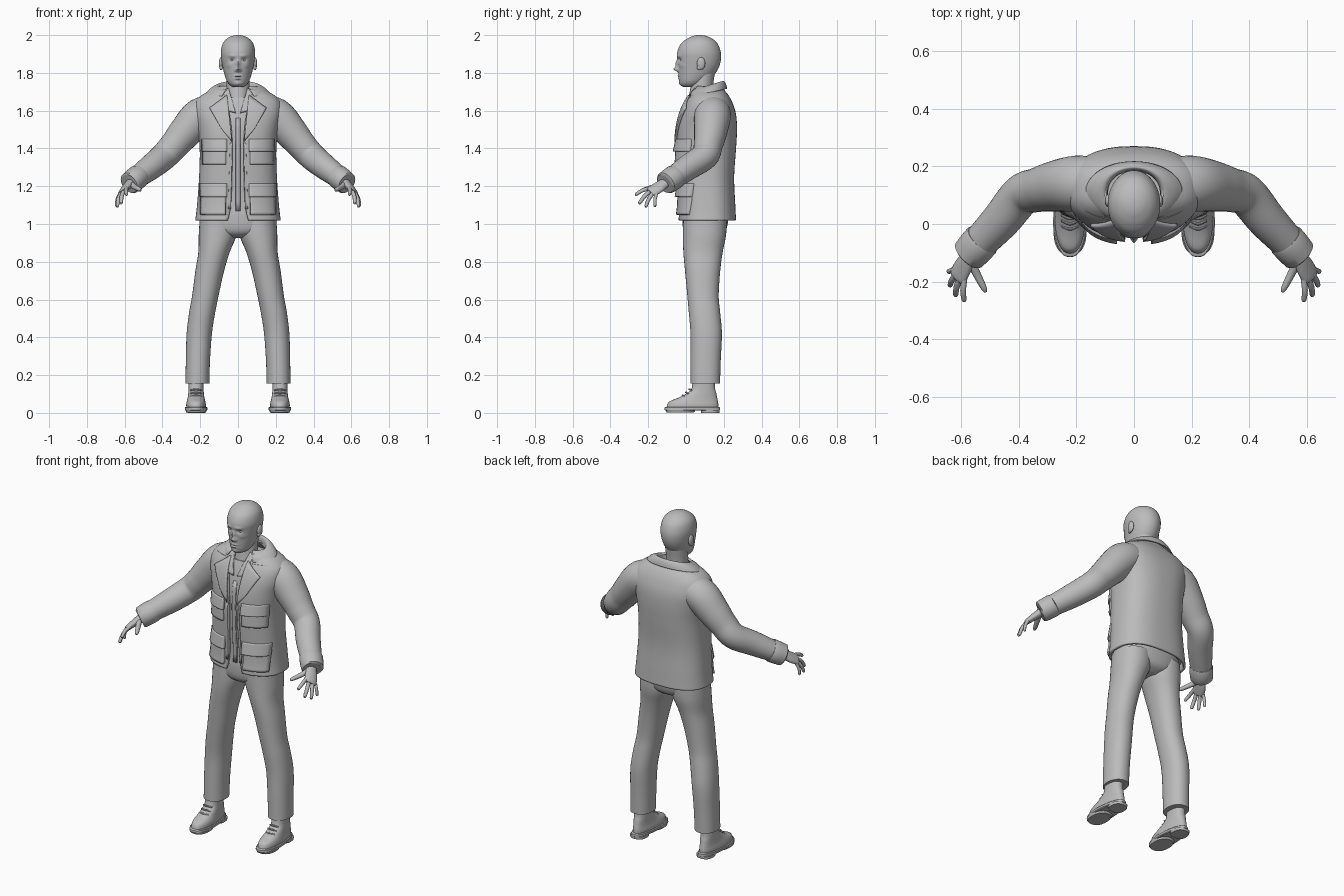
import bpy, math
from mathutils import Vector

grey = bpy.data.materials.new("plain grey")
grey.diffuse_color = (0.5, 0.5, 0.5, 1)


def make(name, verts, faces, mirror=False, thick=0):
    me = bpy.data.meshes.new(name)
    me.from_pydata([tuple(v) for v in verts], [], faces)
    me.materials.append(grey)
    ob = bpy.data.objects.new(name, me)
    bpy.context.collection.objects.link(ob)
    if thick:
        m = ob.modifiers.new("thickness", 'SOLIDIFY')
        m.thickness, m.offset = thick, -1
    if mirror:
        m = ob.modifiers.new("mirror", 'MIRROR')
        m.use_mirror_merge = False
    return ob


def smooth(keys, sub):
    """Catmull-Rom interpolation of key tuples"""
    keys = [tuple(k) + (0,) * (7 - len(k)) for k in keys]
    out = []
    for i in range(len(keys) - 1):
        a, b, c, d = keys[max(i - 1, 0)], keys[i], keys[i + 1], keys[min(i + 2, len(keys) - 1)]
        for s in range(sub):
            t = s / sub
            out.append([q + .5 * t * (r - p + t * (2*p - 5*q + 4*r - w + t * (3*(q - r) + w - p)))
                        for p, q, r, w in zip(a, b, c, d)])
    return out + [list(keys[-1])]


def loft(name, keys, n=32, sub=4, e=1, ref=None, mirror=False, thick=0, fn=None):
    """Skin rings (x, y, z, rx, ry, front gap, tilt); ref = width axis for rings that follow the path"""
    rings = smooth(keys, sub)
    opened = any(r[5] > 0 for r in rings)
    cols = n + 1 if opened else n
    verts, faces = [], []
    for i, (x, y, z, rx, ry, gap, tilt) in enumerate(rings):
        u, v = Vector((1, 0, 0)), Vector((0, 1, tilt))
        if ref:
            t = (Vector(rings[min(i + 1, len(rings) - 1)][:3]) - Vector(rings[max(i - 1, 0)][:3])).normalized()
            u = Vector(ref)
            u = (u - t * u.dot(t)).normalized()
            v = t.cross(u)
        a0 = math.asin(min(1, max(0, gap / rx)) ** (1 / e)) if opened else 0
        for j in range(cols):
            a = a0 + (2 * math.pi - 2 * a0) * j / n
            s, c = math.sin(a), math.cos(a)
            p = Vector((x, y, z)) + u * rx * math.copysign(abs(s) ** e, s) - v * ry * math.copysign(abs(c) ** e, c)
            verts.append(fn(p) if fn else p)
    for i in range(len(rings) - 1):
        for j in range(n):
            k = (j + 1) % cols
            faces.append((i*cols + j, i*cols + k, (i + 1)*cols + k, (i + 1)*cols + j))
    if not opened:
        faces.append(tuple(reversed(range(n))))
        faces.append(tuple(range((len(rings) - 1) * n, len(rings) * n)))
    return make(name, verts, faces, mirror, thick)


# jacket body: x, y, z, half width, half depth, half front opening
JACKET = [(0, .112, 1.02, .226, .153, .055), (0, .112, 1.10, .217, .149, .038), (0, .105, 1.25, .206, .15, .032),
          (0, .107, 1.40, .203, .158, .03), (0, .112, 1.50, .215, .158, .034), (0, .118, 1.58, .232, .147, .044),
          (0, .121, 1.64, .228, .126, .055), (0, .123, 1.68, .195, .103, .06), (0, .121, 1.71, .14, .081, .06),
          (0, .12, 1.73, .10, .07, .06)]
E = .8
DENSE = smooth(JACKET, 6)
loft("jacket_body", JACKET, 72, 6, E, thick=.014)
loft("shirt", [(k[0], k[1], k[2] + .03, k[3] - .024, k[4] - .016) for k in JACKET[:7]], 48, 4, E)


def front_y(x, z):
    for a, b in zip(DENSE, DENSE[1:]):
        if z <= b[2]:
            break
    t = min(1, max(0, (z - a[2]) / (b[2] - a[2])))
    cy, rx, ry = (a[i] + (b[i] - a[i]) * t for i in (1, 3, 4))
    return cy - ry * (1 - min(.96, abs(x) / rx) ** (2 / E)) ** (E / 2)


def patch(name, quad, top, bottom, thick=.012, mirror=True, n=10):
    """Plate laid on the jacket front; quad (x, z): inner top, outer top, outer bottom, inner bottom"""
    q = [Vector(c) for c in quad]
    verts, faces = [], []
    for i in range(n + 1):
        for j in range(n + 1):
            t, s = i / n, j / n
            x, z = q[3].lerp(q[2], s).lerp(q[0].lerp(q[1], s), t)
            verts.append((x, front_y(x, z) - bottom - (top - bottom) * t, z))
    w = n + 1
    for i in range(n):
        for j in range(n):
            faces.append((i*w + j, i*w + j + 1, (i + 1)*w + j + 1, (i + 1)*w + j))
    return make(name, verts, faces, mirror, thick)


def box(x0, x1, z0, z1):
    return (x0, z1), (x1, z1), (x1, z0), (x0, z0)


# pockets with flaps, lapels, shirt front
patch("chest_pocket", box(.065, .19, 1.315, 1.43), .006, .016, .025)
patch("chest_pocket_flap", box(.06, .194, 1.385, 1.45), .008, .022, .02)
patch("lower_pocket", box(.066, .20, 1.05, 1.18), .007, .018, .027)
patch("lower_pocket_flap", box(.06, .204, 1.145, 1.215), .008, .024, .022)
patch("lapel", [(.058, 1.685), (.152, 1.615), (.085, 1.5), (.032, 1.435)], .012, .012)
patch("front_hem", [(.03, 1.43), (.042, 1.43), (.052, 1.08), (.038, 1.08)], .004, .004, .01)
patch("shirt_placket", box(-.012, .012, 1.07, 1.56), -.008, -.008, .015, False)
patch("shirt_collar", [(.05, 1.72), (.08, 1.71), (.05, 1.60), (.012, 1.59)], .004, .004, .014)

# jacket collar, folded over around the neck
loft("jacket_collar", [(0, .112, 1.695, .168, .106, .085, .2), (0, .111, 1.718, .143, .1, .075, .25),
                       (0, .111, 1.732, .112, .087, .062, .3), (0, .11, 1.722, .095, .078, .058, .3),
                       (0, .11, 1.685, .09, .075, .058, .3)], 48, 4, thick=.006)

# sleeves and turned cuffs
loft("sleeve", [(.11, .14, 1.60, .09, .085), (.20, .14, 1.57, .097, .097), (.28, .13, 1.485, .087, .088),
                (.335, .118, 1.42, .077, .078), (.39, .10, 1.36, .072, .073), (.46, .015, 1.302, .068, .067),
                (.55, -.08, 1.235, .058, .056)], 32, 5, ref=(0, 1, 0), mirror=True)
loft("sleeve_cuff", [(.525, -.053, 1.254, .06, .058), (.53, -.059, 1.25, .066, .063),
                     (.572, -.106, 1.217, .062, .06), (.575, -.109, 1.215, .05, .048)],
     32, 2, ref=(0, 1, 0), mirror=True)

# hands
ACROSS = (.038, .045, -.03)
loft("palm", [(.55, -.08, 1.237, .028, .024), (.575, -.12, 1.212, .031, .022), (.595, -.152, 1.19, .037, .019),
              (.611, -.182, 1.172, .036, .015), (.615, -.19, 1.167, .03, .009)], 24, 4, ref=ACROSS, mirror=True)


def finger(name, a, b, r):
    a, b = Vector(a), Vector(b)
    mid = a.lerp(b, .5) + Vector((.004, -.003, .005))
    keys = [(*a, r, r), (*mid, r, r * .95), (*a.lerp(b, .92), r * .85, r * .8), (*b, r * .4, r * .4)]
    loft(name, keys, 12, 3, ref=ACROSS, mirror=True)


finger("index_finger", (.588, -.185, 1.19), (.59, -.27, 1.155), .0105)
finger("middle_finger", (.603, -.182, 1.178), (.62, -.25, 1.108), .011)
finger("ring_finger", (.617, -.172, 1.167), (.64, -.215, 1.09), .0105)
finger("little_finger", (.626, -.157, 1.16), (.645, -.165, 1.092), .009)
loft("thumb", [(.57, -.125, 1.213, .018, .016), (.545, -.175, 1.195, .014, .014), (.522, -.22, 1.183, .011, .011),
               (.514, -.236, 1.179, .005, .005)], 12, 4, ref=ACROSS, mirror=True)

# trousers
loft("trouser_seat", [(0, .1, .925, .05, .06), (0, .1, .945, .13, .098), (0, .1, .975, .188, .115),
                      (0, .102, 1.03, .205, .122), (0, .105, 1.12, .2, .122)], 40, 4, .9)
loft("trouser_leg", [(.215, .102, .155, .063, .078), (.212, .104, .28, .064, .08), (.205, .107, .42, .067, .083),
                     (.19, .098, .53, .069, .083), (.173, .09, .62, .07, .083), (.15, .088, .75, .076, .093),
                     (.127, .09, .85, .083, .104), (.108, .098, .94, .1, .114), (.103, .1, 1.02, .1, .115)],
     36, 5, .92, mirror=True)


# shoes: narrower toward the heel
def foot(p):
    return Vector((.222 + p.x * (1 - max(0, p.y) * 1.1), p.y, p.z))


def shoe(name, keys, e=.85, sub=3):
    loft(name, [(0,) + k for k in keys], 36, sub, e, mirror=True, fn=foot)


shoe("shoe_upper", [(.033, .022, .052, .137), (.036, .045, .053, .135), (.042, .062, .05, .127),
                    (.062, .08, .047, .103), (.083, .105, .045, .077), (.092, .13, .044, .062),
                    (.093, .2, .043, .058)])
shoe("shoe_sole", [(.033, .012, .056, .143), (.033, .016, .06, .148), (.033, .028, .06, .147),
                   (.033, .032, .056, .142)], sub=1)
shoe("shoe_heel", [(.128, 0, .054, .048), (.128, .016, .055, .05)], .75, 1)
shoe("shoe_tread", [(-.03, .002, .052, .072), (-.028, .016, .057, .08)], .85, 1)
for i in range(3):
    y, z = -.018 + i * .018, .093 + i * .016
    loft("shoe_lace_%d" % (i + 1), [(.192, y + .012, z - .006, .004, .004), (.222, y, z, .005, .005),
                                    (.252, y + .012, z - .006, .004, .004)], 8, 4, ref=(0, 1, 0), mirror=True)

# head: x, z, strength, spread x, spread z of each facial feature pushed out of the front
FEATURES = [(0, 1.82, .025, .011, .012), (0, 1.848, .013, .009, .018), (.013, 1.814, .008, .007, .007),
            (.03, 1.89, .006, .02, .007), (.031, 1.868, -.01, .014, .009), (0, 1.785, .007, .019, .005),
            (0, 1.77, .007, .017, .005), (0, 1.777, -.004, .022, .0025), (0, 1.743, .005, .02, .01),
            (.048, 1.838, .004, .015, .012)]


def face(p):
    if p.y < .05:
        for x, z, h, sx, sz in FEATURES:
            for cx in {x, -x}:
                p.y -= h * math.exp(-((p.x - cx) / sx) ** 2 - ((p.z - z) / sz) ** 2)
    return p


PROFILE = [(1.725, -.012, .06, .025), (1.735, -.027, .08, .042), (1.755, -.035, .11, .058), (1.79, -.039, .15, .071),
           (1.83, -.041, .174, .081), (1.87, -.045, .185, .088), (1.91, -.046, .184, .091), (1.95, -.03, .17, .083),
           (1.975, -.004, .148, .066), (1.991, .026, .12, .043), (1.998, .048, .096, .022), (2.0, .066, .078, .005)]
loft("head", [(0, (f + b) / 2, z, w, (b - f) / 2) for z, f, b, w in PROFILE], 96, 7, fn=face)
loft("neck", [(0, .078, 1.57, .062, .085), (0, .08, 1.65, .064, .07), (0, .083, 1.72, .061, .06),
              (0, .095, 1.80, .062, .058)], 32, 4)


def ball(name, c, s):
    keys = [(c[0], c[1], c[2] - s[2] * math.cos(a), s[0] * math.sin(a) + 1e-4, s[1] * math.sin(a) + 1e-4)
            for a in (math.pi * i / 12 for i in range(13))]
    loft(name, keys, 20, 1, mirror=True)


ball("eye", (.031, -.019, 1.868), (.012, .012, .009))
ball("ear", (.09, .08, 1.85), (.011, .022, .033))
ball("ear_lobe", (.089, .07, 1.828), (.009, .012, .014))

# smooth shading with sharp folds
bpy.ops.object.select_all(action='SELECT')
bpy.context.view_layer.objects.active = bpy.data.objects["head"]
bpy.ops.object.shade_smooth_by_angle(angle=math.radians(40))
